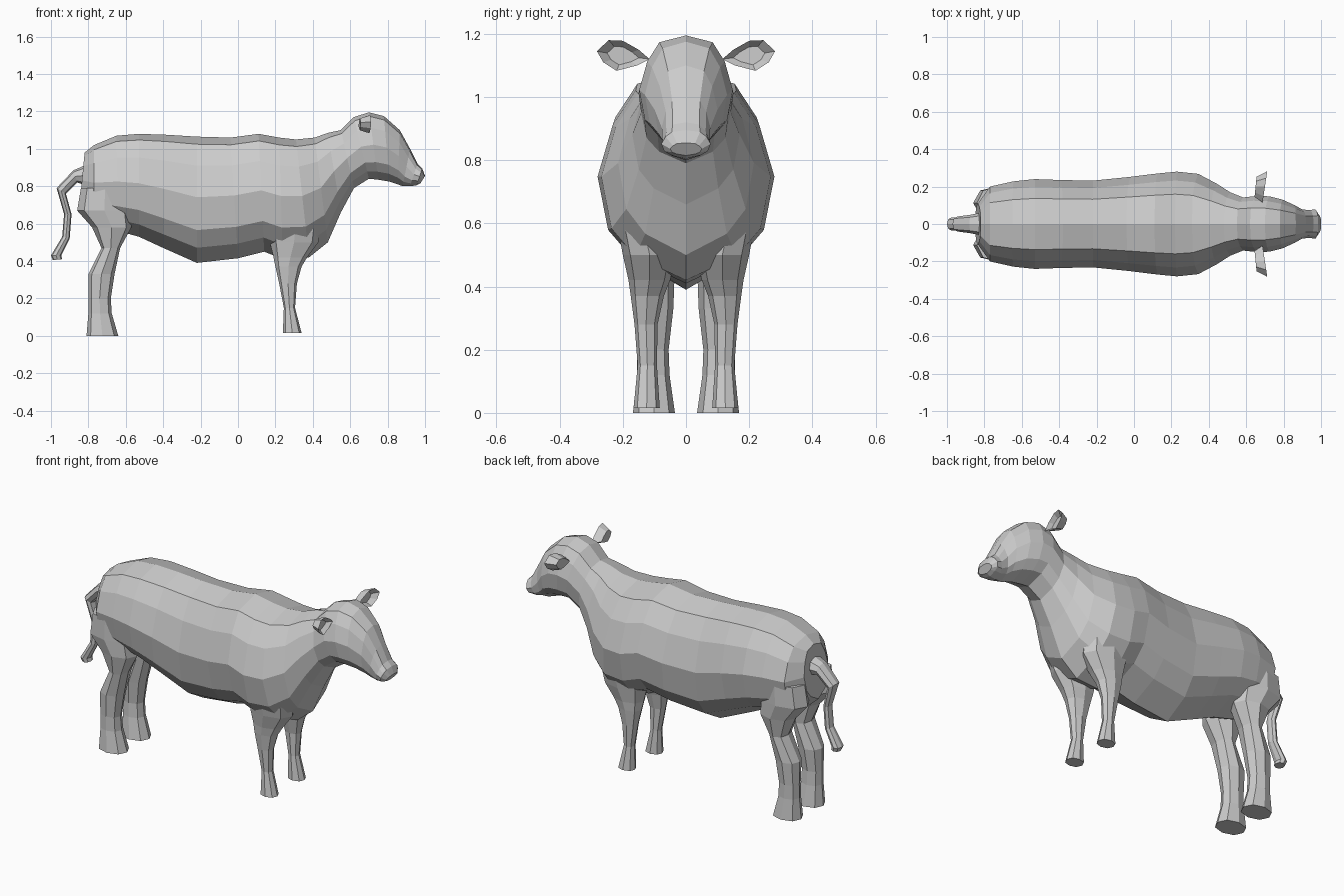
import bpy
import bmesh
from mathutils import Vector

grey = bpy.data.materials.new("plain grey")
grey.diffuse_color = (0.6, 0.6, 0.6, 1)

# Half cross-sections: (width fraction, fraction from first edge to second)
BARREL = [(0, 0), (.57, .06), (.83, .23), (1, .48), (.88, .74), (.6, .88), (0, 1)]
OCTAGON = [(0, 0), (.72, .13), (1, .5), (.72, .87), (0, 1)]


def finish(name, bm, mirrored):
    bmesh.ops.recalc_face_normals(bm, faces=bm.faces)
    mesh = bpy.data.meshes.new(name)
    bm.to_mesh(mesh)
    bm.free()
    mesh.materials.append(grey)
    obj = bpy.data.objects.new(name, mesh)
    bpy.context.collection.objects.link(obj)
    if mirrored:
        mod = obj.modifiers.new("mirror", 'MIRROR')
        mod.use_axis = (False, True, False)
    return obj


def bridge(bm, a, b):
    n = len(a)
    for i in range(n):
        j = (i + 1) % n
        bm.faces.new((a[i], a[j], b[j], b[i]))


def loft(name, rings, half, mirrored=False):
    """Each ring: first edge x,z, second edge x,z, half width, y centre."""
    full = half + [(-w, t) for w, t in half[-2:0:-1]]
    bm = bmesh.new()
    loops = []
    for xa, za, xb, zb, width, yc in rings:
        loops.append([bm.verts.new((xa + (xb - xa) * t, yc + w * width,
                                    za + (zb - za) * t)) for w, t in full])
    for a, b in zip(loops, loops[1:]):
        bridge(bm, a, b)
    bm.faces.new(loops[0])
    bm.faces.new(loops[-1])
    return finish(name, bm, mirrored)


# Torso, neck and head in one continuous skin
torso = [
    (-.82, .98, -.85, .67, .11), (-.77, 1.02, -.77, .60, .20),
    (-.65, 1.07, -.64, .56, .228), (-.53, 1.08, -.53, .53, .24),
    (-.38, 1.075, -.40, .47, .235), (-.22, 1.065, -.22, .39, .232),
    (-.04, 1.06, 0, .415, .252), (.11, 1.08, .14, .45, .27),
    (.22, 1.06, .24, .41, .28), (.31, 1.05, .38, .42, .268),
    (.41, 1.06, .48, .50, .215), (.48, 1.085, .55, .66, .17),
    (.55, 1.10, .62, .79, .142), (.62, 1.17, .70, .84, .15),
    (.70, 1.195, .75, .835, .148), (.78, 1.175, .81, .825, .13),
    (.865, 1.10, .855, .81, .10), (.92, 1.0, .88, .80, .077),
    (.96, .92, .92, .80, .075), (.985, .895, .955, .805, .078),
    (1.0, .855, .975, .815, .05)]
loft("body_and_head", [r + (0,) for r in torso], BARREL)


# Legs: height, back x, front x, inner y, outer y
def legs(name, levels):
    rings = [(x0, z, x1, z, (y1 - y0) / 2, (y0 + y1) / 2)
             for z, x0, x1, y0, y1 in levels]
    loft(name, rings, OCTAGON, True)


legs("hind_legs", [
    (.79, -.84, -.58, .02, .205), (.67, -.86, -.57, .02, .205),
    (.58, -.78, -.57, .025, .195), (.47, -.73, -.63, .035, .175),
    (.33, -.80, -.66, .04, .165), (.20, -.80, -.68, .055, .155),
    (.12, -.80, -.675, .052, .155), (0, -.81, -.64, .035, .168)])
legs("front_legs", [
    (.58, .17, .44, .05, .215), (.50, .17, .43, .03, .20),
    (.42, .19, .37, .05, .182), (.37, .20, .34, .07, .175),
    (.28, .22, .315, .09, .163), (.15, .245, .305, .092, .153),
    (.015, .24, .34, .083, .166)])

# Tail hanging behind the rump
tail = [
    (-.80, .92, -.80, .80, .065), (-.88, .885, -.86, .82, .05),
    (-.97, .79, -.92, .76, .04), (-.93, .65, -.89, .65, .028),
    (-.94, .53, -.90, .52, .028), (-1.0, .43, -.945, .43, .036),
    (-.99, .405, -.94, .41, .03)]
loft("tail", [r + (0,) for r in tail], OCTAGON)

# Ears: leaf-shaped rim, hollow front and rounded back
leaf = [(.115, 1.12), (.15, 1.15), (.20, 1.178), (.245, 1.18),
        (.282, 1.145), (.262, 1.11), (.22, 1.083), (.155, 1.10)]
bm = bmesh.new()
centre = Vector((.20, 1.13))


def ear_loop(x, scale, sweep):
    pts = [centre + (Vector(p) - centre) * scale for p in leaf]
    return [bm.verts.new((x + sweep * (p.x - .2), p.x, p.y)) for p in pts]


hollow = ear_loop(.675, .6, .1)
rim = ear_loop(.70, 1, .15)
back = ear_loop(.65, .65, .1)
bridge(bm, hollow, rim)
bridge(bm, rim, back)
bm.faces.new(hollow)
bm.faces.new(back)
finish("ears", bm, True)
